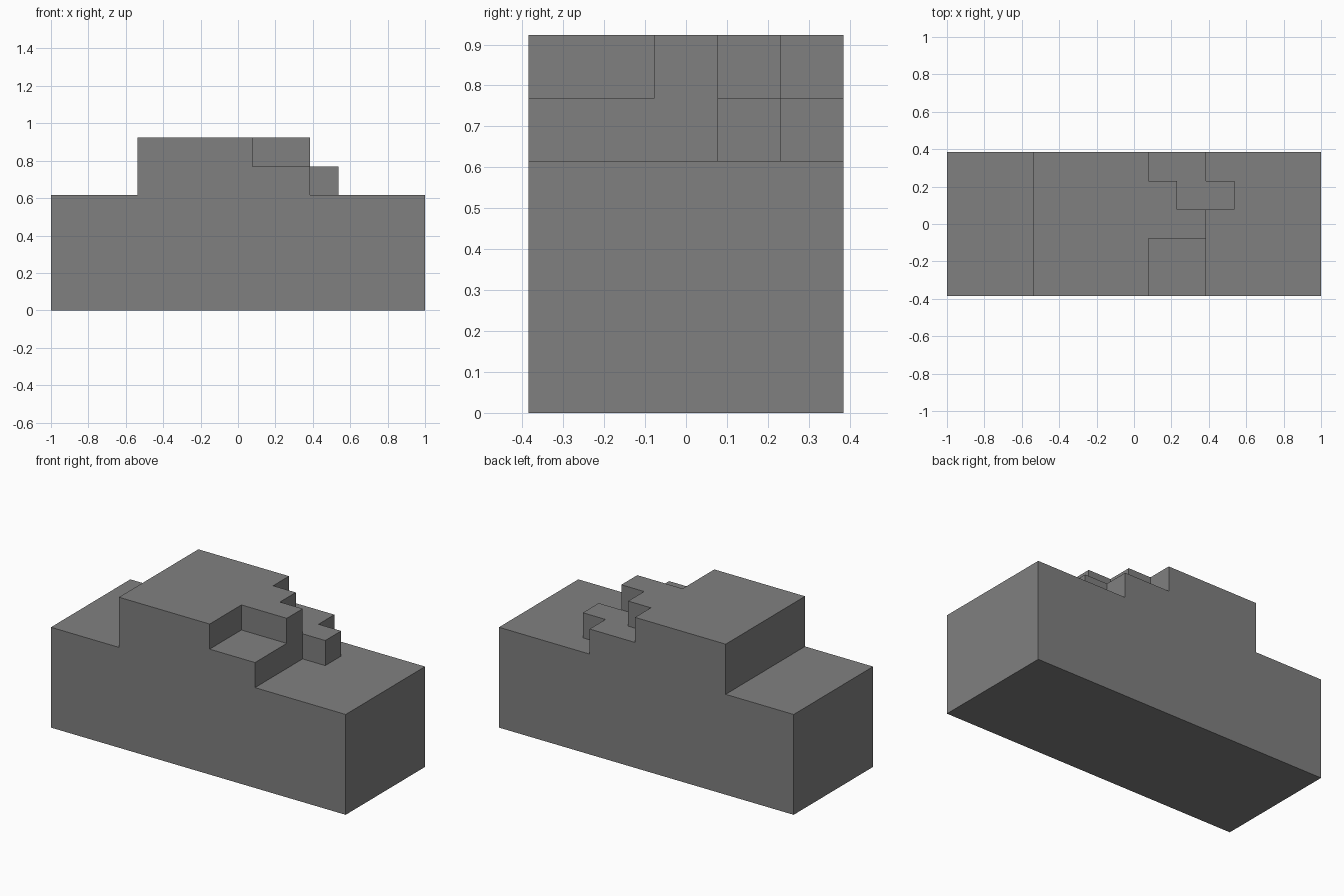
import bpy, bmesh, math

# Remove the default cube only
if "Cube" in bpy.data.objects:
    bpy.data.objects.remove(bpy.data.objects["Cube"], do_unlink=True)

NX, NY, UNIT = 13, 5, 2 / 13
BASE, MID, TOP = 4, 5, 6          # tier heights in units
TIER_START = 3                    # where the raised tier begins along x
# For each row, front to back: x end of the top tier, x end of the middle tier
ROW_ENDS = [(7, 9), (7, 9), (9, 9), (8, 10), (7, 9)]

grey = bpy.data.materials.new("plain_grey")
colour = (0.216, 0.216, 0.216, 1)
grey.diffuse_color = colour
grey.use_nodes = True
grey.node_tree.nodes["Principled BSDF"].inputs["Base Color"].default_value = colour


def filled(x, y, z):
    """True where the stepped block is solid."""
    if not (0 <= x < NX and 0 <= y < NY and 0 <= z < TOP):
        return False
    if z < BASE:
        return True
    top_end, mid_end = ROW_ENDS[y]
    return TIER_START <= x < (mid_end if z < MID else top_end)


def add_side(bm, cell, axis, step):
    """Add the outer square of a cell facing along axis."""
    u, v = (axis + 1) % 3, (axis + 2) % 3
    corners = []
    for du, dv in ((0, 0), (1, 0), (1, 1), (0, 1)):
        p = list(cell)
        p[axis] += step > 0
        p[u] += du
        p[v] += dv
        corners.append(((p[0] - NX / 2) * UNIT, (p[1] - NY / 2) * UNIT, p[2] * UNIT))
    if step < 0:
        corners.reverse()
    bm.faces.new([bm.verts.new(c) for c in corners])


# Stepped block: outer skin of the solid cells, merged into large flat faces
bm = bmesh.new()
for x in range(NX):
    for y in range(NY):
        for z in range(TOP):
            if not filled(x, y, z):
                continue
            for axis in range(3):
                for step in (-1, 1):
                    near = [x, y, z]
                    near[axis] += step
                    if not filled(*near):
                        add_side(bm, (x, y, z), axis, step)
bmesh.ops.remove_doubles(bm, verts=bm.verts[:], dist=UNIT / 100)
bmesh.ops.dissolve_limit(bm, angle_limit=math.radians(1),
                         verts=bm.verts[:], edges=bm.edges[:])
mesh = bpy.data.meshes.new("stepped_block")
bm.to_mesh(mesh)
bm.free()
mesh.materials.append(grey)
block = bpy.data.objects.new("stepped_block", mesh)
bpy.context.collection.objects.link(block)
